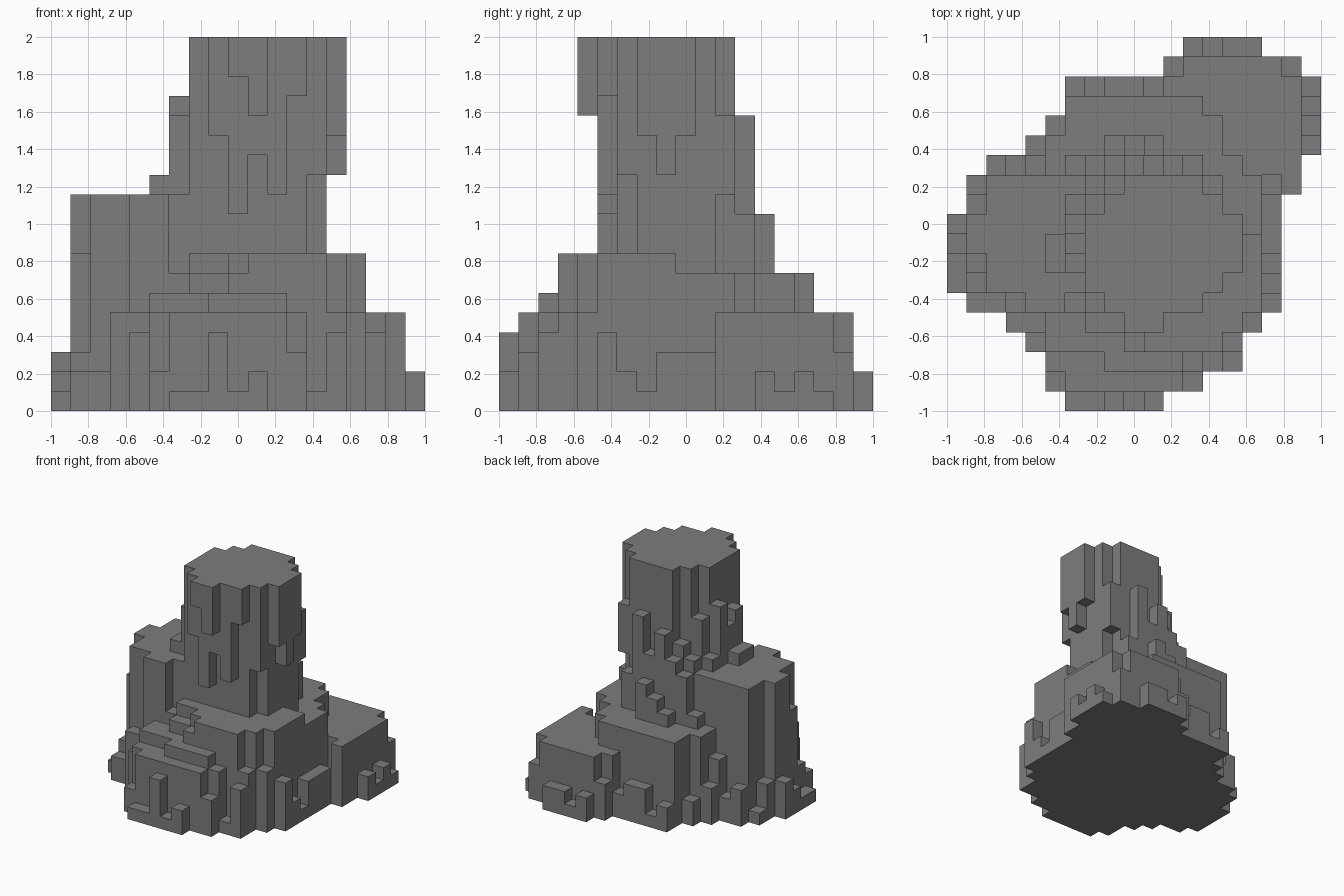
import bpy, bmesh, random
from mathutils import Vector

random.seed(4)
GRID = 19
UNIT = 2 / GRID
old = bpy.data.objects.get("Cube")
if old:
    bpy.data.objects.remove(old, do_unlink=True)

rock = bpy.data.materials.new("grey_rock")
rock.use_nodes = True
rock.diffuse_color = (0.205, 0.205, 0.205, 1)
rock.node_tree.nodes["Principled BSDF"].inputs["Base Color"].default_value = rock.diffuse_color

owner = {}  # block position -> part name


def block(part, xs, ys, zs):
    """Fill a box of grid blocks, keeping blocks that are already taken."""
    for x in range(*xs):
        for y in range(*ys):
            for z in range(*zs):
                owner.setdefault((x, y, z), part)


def rows(part, first, spans, top, bottom=0):
    """Fill a stepped footprint given as one x span per row."""
    for n, span in enumerate(spans):
        block(part, span, (first + n, first + n + 1), (bottom, top))


def drip_x(part, y, x, bottoms, top=GRID):
    for n, low in enumerate(bottoms):
        block(part, (x + n, x + n + 1), (y, y + 1), (low, top))


def drip_y(part, x, y, bottoms, top=GRID):
    for n, low in enumerate(bottoms):
        block(part, (x, x + 1), (y + n, y + n + 1), (low, top))


def pillars_x(part, y, x, tops):
    for n, top in enumerate(tops):
        block(part, (x + n, x + n + 1), (y, y + 1), (0, top))


def pillars_y(part, x, y, tops):
    for n, top in enumerate(tops):
        block(part, (x, x + 1), (y + n, y + n + 1), (0, top))


# Rounded tower core with ragged hanging rims
rows("tower", 6, [(7, 13)] * 4 + [(8, 13), (9, 13)], GRID)
drip_x("tower", 4, 9, [17, 15])
drip_x("tower", 5, 8, [14, 10, 13, 11, 16])
drip_y("tower", 13, 6, [12, 8, 8, 8, 8])
drip_y("tower", 14, 7, [14, 12, 14])

# Pillars climbing the tower
block("tower_pillars", (13, 14), (11, 12), (11, 15))
pillars_x("tower_pillars", 10, 7, [15])
pillars_x("tower_pillars", 11, 7, [12, 13])
pillars_x("tower_pillars", 12, 6, [8, 11, 12, 14, 12, 15, 10])
pillars_x("tower_pillars", 13, 8, [8, 9, 10])
pillars_y("tower_pillars", 6, 6, [11, 15, 14, 16, 12, 11])
pillars_y("tower_pillars", 5, 7, [12, 12])

# Terraces around the tower
rows("high_terrace", 5, [(4, 6), (2, 7), (2, 8), (1, 8), (1, 8), (2, 8), (2, 8)], 11)
rows("high_terrace_step", 7, [(1, 2)], 8)
rows("front_terrace", 3, [(10, 14), (9, 15)] + [(7, 16)] * 4 + [(7, 14)] * 2, 8)
rows("front_terrace", 3, [(9, 10), (7, 9), (6, 7)], 7)
rows("front_steps", 2, [(8, 12), (5, 9), (5, 7)], 6)
rows("front_steps", 1, [(6, 12), (5, 13), (5, 15), (3, 16)], 5)
rows("back_terrace", 9, [(7, 16)] * 3 + [(5, 15), (5, 14), (6, 14), (6, 13)], 7)
rows("low_terrace", 11, [(8, 16), (8, 17), (8, 18), (8, 18), (8, 18), (11, 18), (12, 17)], 5)

# Short broken pillars around the foot
pillars_x("foot_pillars", 0, 6, [1, 1, 4, 1, 2])
pillars_y("foot_pillars", 16, 5, [4, 2, 1, 3, 3, 3])
pillars_y("foot_pillars", 1, 5, [2, 3])
pillars_x("foot_pillars", 12, 2, [3, 2, 5])
foot = [(6, 11), (5, 13), (5, 15), (4, 15), (3, 16), (1, 17)]
foot += [(0, 17)] * 4 + [(1, 17), (1, 18), (2, 18), (4, 19), (5, 19)]
foot += [(6, 19), (6, 19), (11, 18), (12, 16)]
for y, span in enumerate(foot):
    limit = 2 if y == GRID - 1 else 5
    for x in range(*span):
        if (x, y, 0) not in owner:
            top = random.randint(1, min(limit, 3) if x in (0, GRID - 1) else limit)
            block("foot_pillars", (x, x + 1), (y, y + 1), (0, top))

# Each part gets only its exposed faces, merged into flat polygons
axes = [Vector(a) for a in ((1, 0, 0), (0, 1, 0), (0, 0, 1))]
shift = Vector((1, 1, 0))
for part in sorted(set(owner.values())):
    bm = bmesh.new()
    for cell, name in owner.items():
        if name != part:
            continue
        center = Vector(cell) + Vector((0.5, 0.5, 0.5))
        for a in range(3):
            for sign in (1, -1):
                normal = axes[a] * sign
                side = tuple(int(c + n) for c, n in zip(cell, normal))
                if side in owner:
                    continue
                u, v = axes[(a + 1) % 3] / 2, axes[(a + 2) % 3] / 2 * sign
                mid = center + normal / 2
                corners = (mid - u - v, mid + u - v, mid + u + v, mid - u + v)
                bm.faces.new([bm.verts.new(c * UNIT - shift) for c in corners])
    bmesh.ops.remove_doubles(bm, verts=bm.verts, dist=UNIT / 100)
    bmesh.ops.dissolve_limit(bm, angle_limit=0.01, verts=bm.verts, edges=bm.edges)
    mesh = bpy.data.meshes.new(part)
    bm.to_mesh(mesh)
    bm.free()
    mesh.materials.append(rock)
    bpy.context.collection.objects.link(bpy.data.objects.new(part, mesh))
